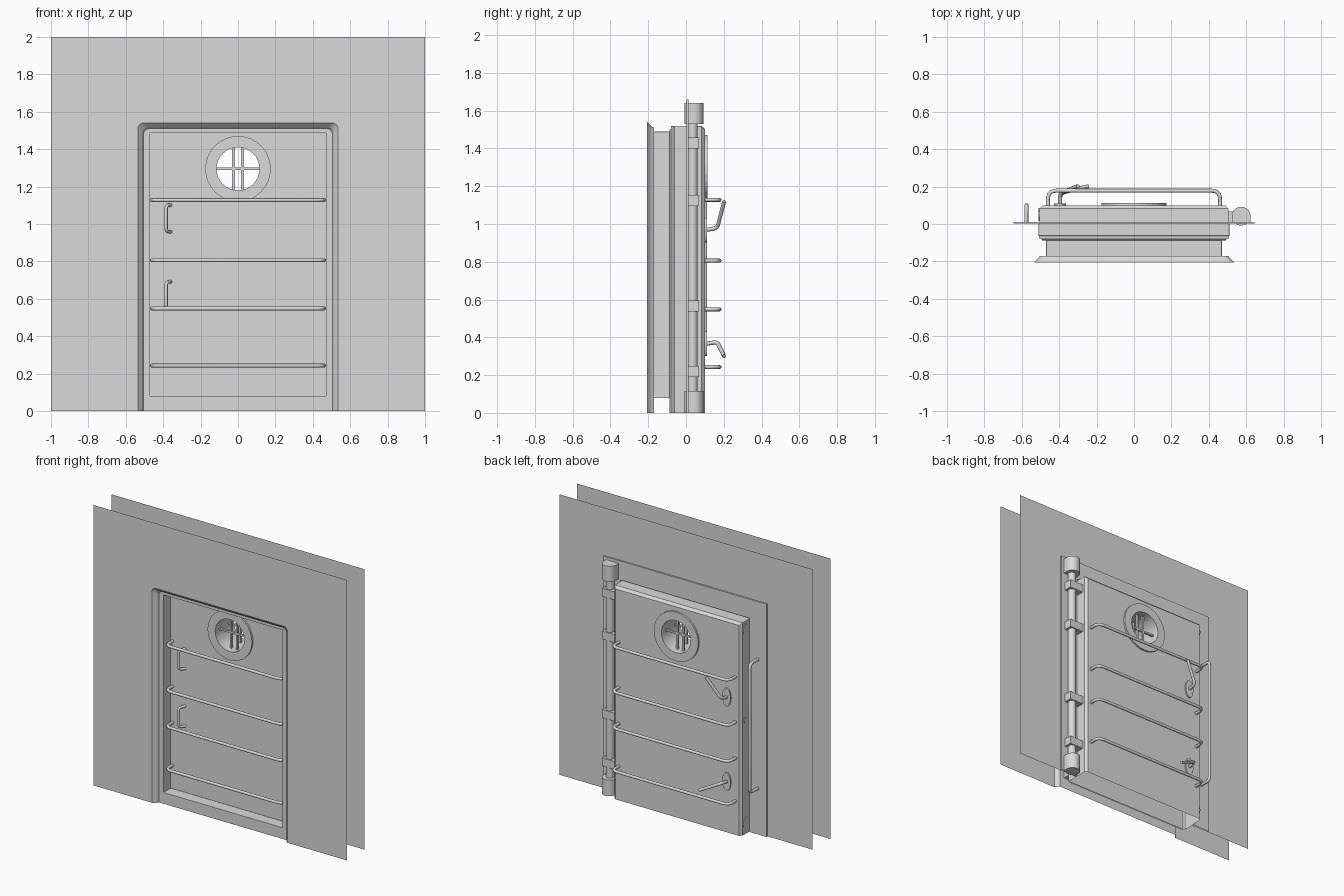
import bpy, bmesh, math
from mathutils import Vector

cube = bpy.data.objects.get("Cube")
if cube:
    bpy.data.objects.remove(cube, do_unlink=True)

GREY = (0.7, 0.7, 0.7, 1)
mat = bpy.data.materials.new("plain_grey")
mat.use_nodes = True
mat.diffuse_color = GREY
mat.node_tree.nodes["Principled BSDF"].inputs["Base Color"].default_value = GREY


def smooth_by_angle(ob, degrees):
    bpy.ops.object.select_all(action="DESELECT")
    ob.select_set(True)
    bpy.context.view_layer.objects.active = ob
    bpy.ops.object.shade_smooth_by_angle(angle=math.radians(degrees))


def finish(name, bm, smooth=False):
    bmesh.ops.recalc_face_normals(bm, faces=bm.faces)
    me = bpy.data.meshes.new(name)
    bm.to_mesh(me)
    bm.free()
    ob = bpy.data.objects.new(name, me)
    bpy.context.collection.objects.link(ob)
    me.materials.append(mat)
    if smooth:
        smooth_by_angle(ob, 35)
    return ob


def box(name, lo, hi):
    bm = bmesh.new()
    bmesh.ops.create_cube(bm, size=1)
    lo, hi = Vector(lo), Vector(hi)
    for v in bm.verts:
        v.co = (lo + hi) / 2 + v.co * (hi - lo)
    return finish(name, bm)


def cylinder(name, centre, radius, length, axis="Z", squash=1, segs=32):
    bm = bmesh.new()
    bmesh.ops.create_cone(bm, cap_ends=True, segments=segs, radius1=radius,
                          radius2=radius, depth=length)
    for v in bm.verts:
        x, y, z = v.co
        x *= squash
        v.co = {"Z": (x, y, z), "Y": (x, z, y), "X": (z, x, y)}[axis]
        v.co += Vector(centre)
    return finish(name, bm, True)


def tube(name, points, radius, fillet=0.03):
    """Bar along a path with filleted corners."""
    pts = [Vector(p) for p in points]
    path = [pts[0]]
    for a, b, c in zip(pts, pts[1:], pts[2:]):
        p = b + (a - b).normalized() * fillet
        q = b + (c - b).normalized() * fillet
        for i in range(6):
            t = i / 5
            path.append(p * (1 - t) ** 2 + b * 2 * t * (1 - t) + q * t * t)
    path.append(pts[-1])
    cu = bpy.data.curves.new(name, "CURVE")
    cu.dimensions = "3D"
    cu.bevel_depth = radius
    cu.bevel_resolution = 2
    cu.use_fill_caps = True
    sp = cu.splines.new("POLY")
    sp.points.add(len(path) - 1)
    for sp_pt, co in zip(sp.points, path):
        sp_pt.co = (*co, 1)
    ob = bpy.data.objects.new(name, cu)
    bpy.context.collection.objects.link(ob)
    cu.materials.append(mat)
    bpy.ops.object.select_all(action="DESELECT")
    ob.select_set(True)
    bpy.context.view_layer.objects.active = ob
    bpy.ops.object.convert(target="MESH")
    smooth_by_angle(bpy.context.object, 65)


def arch(half, bottom, top, y, r):
    """Doorway outline with rounded upper corners."""
    pts = [(-half, y, bottom)]
    for side, start in ((-1, math.pi), (1, math.pi / 2)):
        for i in range(6):
            a = start - i * math.pi / 10
            pts.append((side * (half - r) + r * math.cos(a), y, top - r + r * math.sin(a)))
    return pts + [(half, y, bottom)]


def loft(name, outlines):
    """Skin between closed outlines, left open along the ground."""
    bm = bmesh.new()
    rows = [[bm.verts.new(p) for p in o] for o in outlines]
    n = len(rows[0])
    for a, b in zip(rows, rows[1:]):
        for i in range(n):
            j = (i + 1) % n
            quad = (a[i], a[j], b[j], b[i])
            if max(v.co.z for v in quad) > 0:
                bm.faces.new(quad)
    return finish(name, bm)


def panel(name, *outlines):
    """Flat sheet inside the first outline, with the others as holes."""
    bm = bmesh.new()
    edges = []
    for o in outlines:
        vs = [bm.verts.new(p) for p in o]
        edges += [bm.edges.new((vs[i - 1], vs[i])) for i in range(len(vs))]
    bmesh.ops.triangle_fill(bm, use_beauty=True, use_dissolve=False, edges=edges,
                            normal=(0, 1, 0))
    return finish(name, bm)


# Two thin wall sheets with a doorway cut out
for name, y, half, top in (("front_wall", -0.2, 0.53, 1.535), ("back_wall", 0.0, 0.51, 1.52)):
    panel(name, [(1, y, 0), (1, y, 2), (-1, y, 2), (-1, y, 0)] + arch(half, 0, top, y, 0.03))

# Door frame: flared rim, front face, deep sleeve and rear flange
loft("frame_rim", [arch(0.535, 0, 1.54, -0.206, 0.03), arch(0.512, 0, 1.517, -0.183, 0.03),
                   arch(0.505, 0, 1.51, -0.17, 0.03)])
loft("frame_sleeve", [arch(0.505, 0, 1.51, -0.17, 0.03), arch(0.47, 0.08, 1.49, -0.17, 0.005),
                      arch(0.47, 0.08, 1.49, -0.088, 0.005), arch(0.49, 0, 1.495, -0.088, 0.01),
                      arch(0.51, 0, 1.52, -0.062, 0.01), arch(0.51, 0, 1.52, 0, 0.01)])
loft("back_frame_plate", [arch(0.51, 0, 1.525, 0.002, 0.002), arch(0.645, 0, 1.66, 0.002, 0.002),
                          arch(0.645, 0, 1.66, 0.012, 0.002), arch(0.51, 0, 1.525, 0.012, 0.002),
                          arch(0.51, 0, 1.525, 0.002, 0.002)])

WINDOW_Z = 1.295
FRONT, BACK = -0.08, 0.1


def circle(r, y):
    return [(r * math.cos(i * math.tau / 32), y, WINDOW_Z + r * math.sin(i * math.tau / 32))
            for i in range(32)]


# Hollow door leaf with chamfered rear edge and a porthole through it
front_edge = arch(0.505, 0, 1.518, FRONT, 0.002)
back_edge = arch(0.488, 0, 1.501, BACK, 0.002)
loft("door_sides", [front_edge, arch(0.505, 0, 1.518, 0.083, 0.002), back_edge])
panel("door_front", front_edge, circle(0.115, FRONT))
panel("door_back", back_edge, circle(0.115, BACK))
smooth_by_angle(loft("porthole_sleeve", [circle(0.115, FRONT), circle(0.115, BACK)]), 35)

# Porthole rings and window bars on both sides
for name, face, out in (("front", FRONT, -0.013), ("back", BACK, 0.013)):
    loft(name + "_porthole_ring", [circle(0.115, face), circle(0.115, face + out),
                                   circle(0.175, face + out), circle(0.175, face)])
    y = face - 3 * out
    for side in (-1, 1):
        x = side * 0.024
        box(name + "_window_upright", (x - 0.007, y - 0.007, WINDOW_Z - 0.113),
            (x + 0.007, y + 0.007, WINDOW_Z + 0.113))
    box(name + "_window_crossbar", (-0.115, y - 0.007, WINDOW_Z - 0.006),
        (0.115, y + 0.007, WINDOW_Z + 0.006))

    # Horizontal grab bars
    for z in (0.243, 0.548, 0.806, 1.128):
        end = face + 6 * out
        tube(name + "_grab_bar", [(-0.46, face, z), (-0.46, end, z),
                                  (0.46, end, z), (0.46, face, z)], 0.0105, 0.045)

# Rear levers on oval plates, and small pulls in front
for name, z, tip, pull in (("upper", 0.968, (-0.30, 0.202, 1.12), 1.03),
                           ("lower", 0.365, (-0.245, 0.202, 0.30), 0.62)):
    cylinder(name + "_lever_plate", (-0.395, 0.104, z), 0.065, 0.012, "Y", 0.5)
    tube(name + "_lever", [(-0.395, 0.1, z), (-0.395, 0.165, z + 0.01), tip], 0.011, 0.025)
    tube(name + "_front_pull", [(-0.36, FRONT, pull + 0.072), (-0.384, -0.12, pull + 0.068),
                                (-0.384, -0.12, pull - 0.068), (-0.36, FRONT, pull - 0.072)],
         0.009, 0.018)

# Upright handrail beside the door
tube("upright_handrail", [(-0.575, 0.01, 1.25), (-0.575, 0.102, 1.25),
                          (-0.575, 0.102, 0.33), (-0.575, 0.01, 0.33)], 0.0105, 0.03)

# Bolt discs along the latch edge
for z, r in ((0.083, 0.035), (0.81, 0.02), (1.46, 0.035)):
    cylinder("bolt_disc", (-0.506, 0.05, z), r, 0.008, "X")

# Hinge post with end sockets and brackets
HX, HY = 0.573, 0.042
cylinder("hinge_post", (HX, 0.035, 0.82), 0.027, 1.6, segs=24)
for name, lo, hi in (("lower", 0.0, 0.115), ("upper", 1.53, 1.64)):
    cylinder(name + "_hinge_socket", (HX, HY, (lo + hi) / 2), 0.05, hi - lo)
    box(name + "_socket_base", (HX - 0.05, 0.003, lo), (HX + 0.05, HY, hi))
for z in (0.22, 0.565, 1.125, 1.43):
    box("hinge_bracket", (0.49, 0.012, z - 0.029), (0.615, 0.068, z + 0.029))
